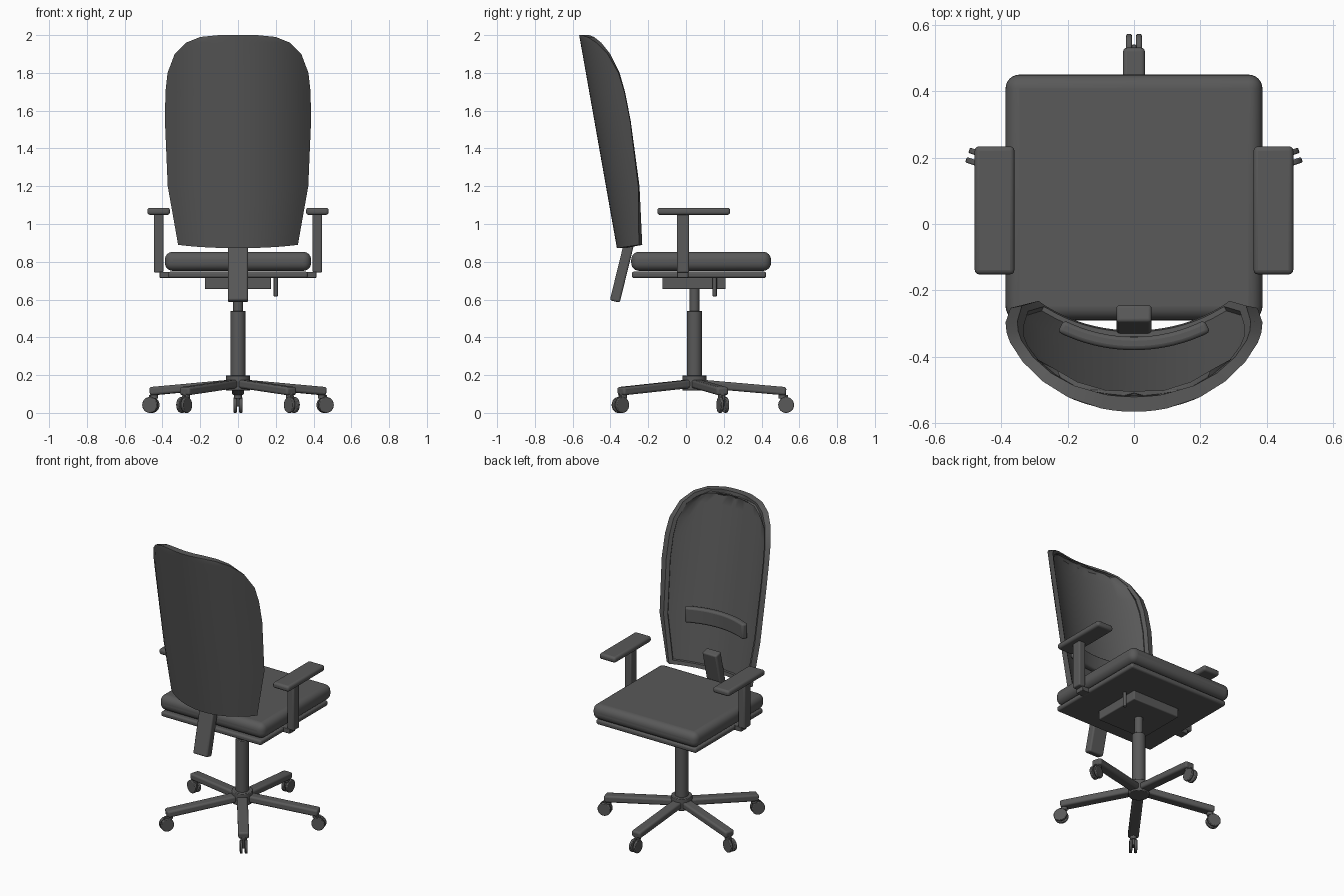
import bpy, bmesh, math
from mathutils import Vector, Matrix

cube = bpy.data.objects.get("Cube")
if cube:
    bpy.data.objects.remove(cube, do_unlink=True)

GREY = (0.1, 0.1, 0.1, 1)
grey = bpy.data.materials.new("dark_grey")
grey.use_nodes = True
grey.diffuse_color = GREY
grey.node_tree.nodes["Principled BSDF"].inputs["Base Color"].default_value = GREY


def finish(name, bm, matrix=Matrix(), bevel=0, segments=3):
    """Turn a bmesh into a smooth-shaded, optionally bevelled object."""
    bmesh.ops.recalc_face_normals(bm, faces=bm.faces)
    mesh = bpy.data.meshes.new(name)
    bm.to_mesh(mesh)
    bm.free()
    mesh.materials.append(grey)
    obj = bpy.data.objects.new(name, mesh)
    bpy.context.collection.objects.link(obj)
    obj.matrix_world = matrix
    if bevel:
        mod = obj.modifiers.new("rounded_edges", 'BEVEL')
        mod.width, mod.segments = bevel, segments
        mod.limit_method = 'ANGLE'
    bpy.ops.object.select_all(action='DESELECT')
    obj.select_set(True)
    bpy.context.view_layer.objects.active = obj
    bpy.ops.object.shade_smooth_by_angle(angle=math.radians(35))
    return obj


def box(name, low, high, bevel=0.006, segments=3, matrix=Matrix()):
    low, high = Vector(low), Vector(high)
    bm = bmesh.new()
    bmesh.ops.create_cube(bm, size=1)
    bmesh.ops.scale(bm, vec=high - low, verts=bm.verts)
    bmesh.ops.translate(bm, vec=(low + high) / 2, verts=bm.verts)
    return finish(name, bm, matrix, bevel, segments)


def rod(name, centre, radius, depth, matrix=Matrix(), bevel=0.004, sides=32):
    bm = bmesh.new()
    bmesh.ops.create_cone(bm, cap_ends=True, segments=sides, radius1=radius,
                          radius2=radius, depth=depth)
    return finish(name, bm, matrix @ Matrix.Translation(centre), bevel, 2)


# Five-legged base with twin-wheel casters
COLUMN_Y = 0.045
for i in range(5):
    turn = Matrix.Translation((0, COLUMN_Y, 0)) @ Matrix.Rotation(math.radians(90 + 72 * i), 4, 'Z')
    slope = turn @ Matrix.Translation((0, 0, 0.157)) @ Matrix.Rotation(math.radians(5), 4, 'Y')
    box(f"base_leg_{i + 1}", (0.02, -0.033, -0.022), (0.487, 0.033, 0.022), 0.012, matrix=slope)
    rod(f"caster_stem_{i + 1}", (0.465, 0, 0.1), 0.02, 0.05, turn, sides=16)
    box(f"caster_fork_{i + 1}", (0.455, -0.007, 0.035), (0.495, 0.007, 0.095), 0.003, matrix=turn)
    for side in (-1, 1):
        axle = turn @ Matrix.Translation((0.485, side * 0.015, 0.042)) @ Matrix.Rotation(math.pi / 2, 4, 'X')
        rod(f"caster_wheel_{i + 1}_{'left' if side > 0 else 'right'}", (0, 0, 0), 0.042, 0.017, axle)

# Hub and gas column
rod("base_hub", (0, COLUMN_Y, 0.158), 0.064, 0.08)
rod("column_sleeve", (0, COLUMN_Y, 0.36), 0.04, 0.36)
rod("column_piston", (0, COLUMN_Y, 0.6), 0.026, 0.14)

# Seat and tilt mechanism
box("tilt_mechanism", (-0.175, -0.125, 0.655), (0.175, 0.21, 0.718))
rod("height_lever", (0.2, 0.152, 0.668), 0.011, 0.105, sides=16)
box("seat_pan", (-0.37, -0.287, 0.714), (0.37, 0.424, 0.748), 0.012)
box("seat_cushion", (-0.387, -0.29, 0.752), (0.387, 0.45, 0.853), 0.042, 6)

# Armrests
for side, label in ((-1, "right"), (1, "left")):
    def arm(part, x0, x1, y, z, bevel):
        xs = sorted((side * x0, side * x1))
        box(f"{label}_arm_{part}", (xs[0], y[0], z[0]), (xs[1], y[1], z[1]), bevel)
    arm("bracket", 0.34, 0.416, (-0.048, 0.012), (0.715, 0.747), 0.004)
    arm("post", 0.395, 0.445, (-0.048, 0.016), (0.742, 1.055), 0.008)
    arm("pad", 0.36, 0.48, (-0.152, 0.234), (1.048, 1.086), 0.014)

# Tilted bar that carries the backrest
tilt = Matrix.Translation((0, -0.377, 0.59)) @ Matrix.Rotation(math.radians(-13.8), 4, 'X')
box("back_support_bar", (-0.053, -0.027, 0), (0.053, 0.027, 0.455), 0.01, matrix=tilt)

# Curved backrest shell: height and half width of each row
ROWS = [(0.872, 0.317), (1.2, 0.372), (1.55, 0.387), (1.7, 0.384), (1.8, 0.373),
        (1.9, 0.335), (1.96, 0.275), (1.99, 0.2), (2.0, 0.1)]
COLUMNS, RADIUS, THICK = 20, 0.49, 0.045


def shell_point(z, half, s, depth):
    x = half * s
    angle = math.asin(x / RADIUS)
    sag = RADIUS * (1 - math.cos(angle))
    y = -0.366 - (z - 0.873) * 0.177 + sag + depth * math.cos(1.65 * angle)
    lift = 0.15 * sag if z < 1 else 0
    return (x - depth * math.sin(angle), y, z + lift)


bm = bmesh.new()
layers = [[[bm.verts.new(shell_point(z, half, 2 * c / COLUMNS - 1, depth))
            for c in range(COLUMNS + 1)] for z, half in ROWS] for depth in (0, THICK)]
back, front = layers
inner_faces = []
for r in range(len(ROWS) - 1):
    for c in range(COLUMNS):
        quad = [(r, c), (r, c + 1), (r + 1, c + 1), (r + 1, c)]
        bm.faces.new([back[i][j] for i, j in quad])
        inner_faces.append(bm.faces.new([front[i][j] for i, j in reversed(quad)]))
last = len(ROWS) - 1
border = ([(0, c) for c in range(COLUMNS)] + [(r, COLUMNS) for r in range(last)]
          + [(last, c) for c in range(COLUMNS, 0, -1)] + [(r, 0) for r in range(last, 0, -1)])
for (a, b), (c, d) in zip(border, border[1:] + border[:1]):
    bm.faces.new((back[a][b], front[a][b], front[c][d], back[c][d]))
bmesh.ops.recalc_face_normals(bm, faces=bm.faces)
# Recessed panel inside the raised rim
bmesh.ops.inset_region(bm, faces=inner_faces, thickness=0.025, use_even_offset=True)
bmesh.ops.inset_region(bm, faces=inner_faces, thickness=0.004, depth=-0.014)
finish("backrest_shell", bm)

# Curved lumbar pad
bm = bmesh.new()
STEPS, PAD_RADIUS = 16, 0.51
rings = []
for i in range(STEPS + 1):
    a = math.asin(0.23 / PAD_RADIUS) * (2 * i / STEPS - 1)
    rings.append([bm.verts.new((rad * math.sin(a), 0.13 - rad * math.cos(a), z))
                  for rad, z in ((PAD_RADIUS, 1.16), (PAD_RADIUS, 1.262),
                                 (PAD_RADIUS - 0.04, 1.262), (PAD_RADIUS - 0.04, 1.16))])
for p, q in zip(rings, rings[1:]):
    for k in range(4):
        bm.faces.new((p[k], p[(k + 1) % 4], q[(k + 1) % 4], q[k]))
bm.faces.new(rings[0])
bm.faces.new(rings[-1][::-1])
finish("lumbar_pad", bm, bevel=0.012)
